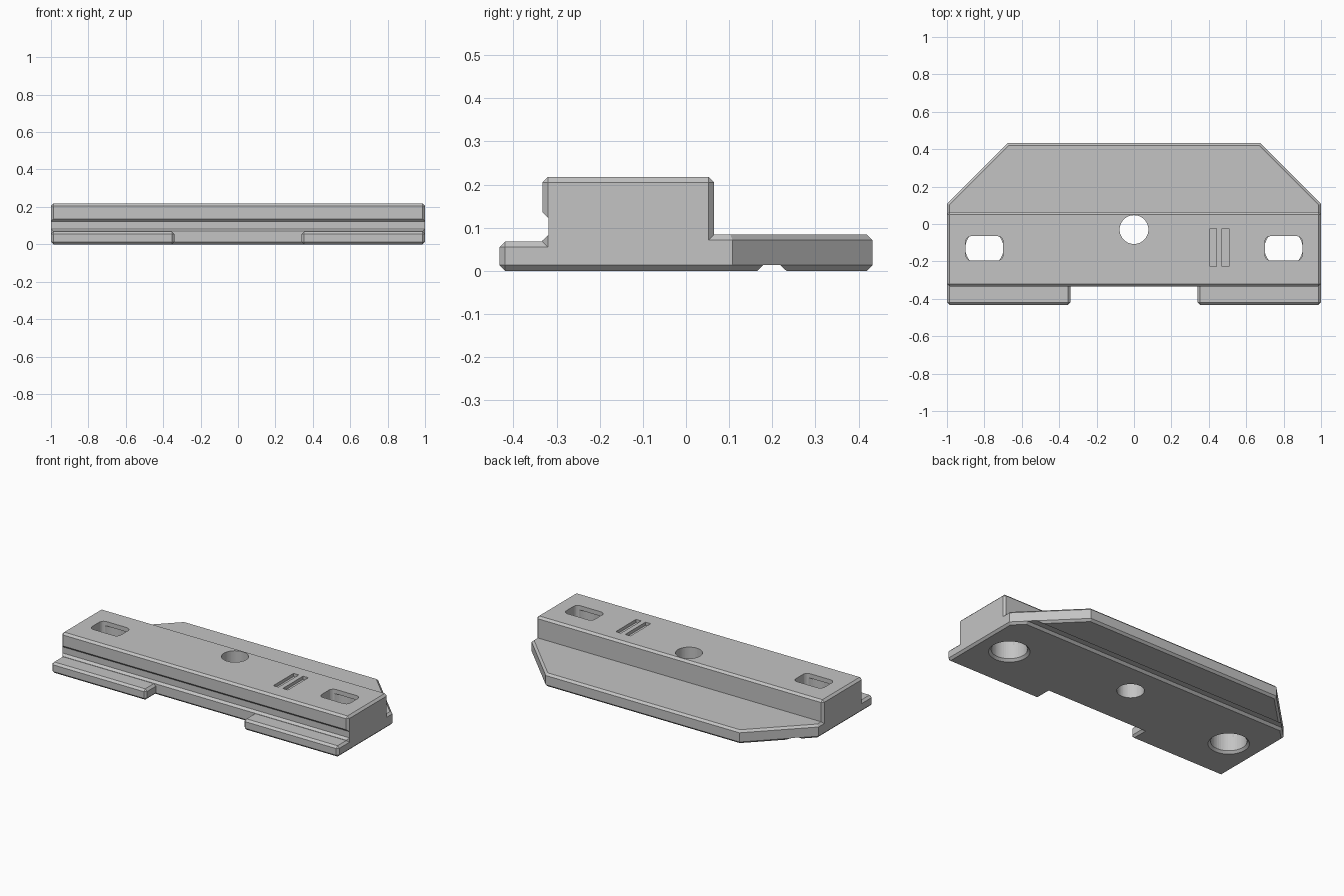
import bpy
import bmesh
from math import cos, sin, pi
from mathutils import Vector

cube = bpy.data.objects.get("Cube")
if cube:
    bpy.data.objects.remove(cube, do_unlink=True)

CHAMFER = 0.013
grey = bpy.data.materials.new("plain grey")
grey.use_nodes = True
colour = (0.55, 0.55, 0.55, 1)
grey.diffuse_color = colour
grey.node_tree.nodes["Principled BSDF"].inputs["Base Color"].default_value = colour


def prism(name, outline, low, high, along="z", chamfer=0, flare=1):
    """Extrude an outline along z, or a (y, z) profile along x."""
    def place(p, h, scale=1):
        return Vector((p[0], p[1], h)) if along == "z" else Vector((h, p[0], p[1]))

    bm = bmesh.new()
    bottom = [bm.verts.new(place(p, low)) for p in outline]
    top = [bm.verts.new(place(p, high)) for p in outline]
    bm.faces.new(bottom[::-1])
    bm.faces.new(top)
    for i in range(len(outline)):
        j = (i + 1) % len(outline)
        bm.faces.new((bottom[i], bottom[j], top[j], top[i]))
    if flare != 1:
        centre = sum((v.co for v in bottom), Vector()) / len(bottom)
        for v in bottom:
            v.co = centre + (v.co - centre) * flare
    bmesh.ops.recalc_face_normals(bm, faces=bm.faces)
    if chamfer:
        sharp = [e for e in bm.edges if e.calc_face_angle() > 1]
        bmesh.ops.bevel(bm, geom=sharp, offset=chamfer, segments=1,
                        affect="EDGES", profile=0.5)
    mesh = bpy.data.meshes.new(name)
    bm.to_mesh(mesh)
    bm.free()
    mesh.materials.append(grey)
    obj = bpy.data.objects.new(name, mesh)
    bpy.context.scene.collection.objects.link(obj)
    return obj


def rect(x0, x1, y0, y1):
    return [(x0, y0), (x1, y0), (x1, y1), (x0, y1)]


def circle(x, y, r, n=48):
    return [(x + r * cos(2 * pi * i / n), y + r * sin(2 * pi * i / n)) for i in range(n)]


def rounded_rect(x, y, w, h, r, n=5):
    points = []
    for corner, (sx, sy) in enumerate([(1, 1), (-1, 1), (-1, -1), (1, -1)]):
        for i in range(n + 1):
            a = (corner + i / n) * pi / 2
            points.append((x + sx * (w / 2 - r) + r * cos(a),
                           y + sy * (h / 2 - r) + r * sin(a)))
    return points


def combine(body, other, operation):
    mod = body.modifiers.new("combine", "BOOLEAN")
    mod.operation = operation
    mod.solver = "EXACT"
    mod.object = other
    bpy.context.view_layer.update()
    graph = bpy.context.evaluated_depsgraph_get()
    result = bpy.data.meshes.new_from_object(body.evaluated_get(graph))
    body.modifiers.clear()
    body.data = result
    bpy.data.objects.remove(other, do_unlink=True)


# Raised bar, rear flange with cut corners, and two front tongues
body = prism("mounting_plate", rect(-1, 1, -0.333, 0.065), 0, 0.218, chamfer=CHAMFER)
flange = [(-1, -0.25), (1, -0.25), (1, 0.108), (0.675, 0.432), (-0.675, 0.432), (-1, 0.108)]
combine(body, prism("flange", flange, 0, 0.084, chamfer=CHAMFER), "UNION")
for x0, x1 in ((-1, -0.34), (0.34, 1)):
    combine(body, prism("tongue", rect(x0, x1, -0.432, -0.15), 0, 0.068, chamfer=CHAMFER), "UNION")

# Long grooves along the front face and the underside
front = [(-0.36, 0.069), (-0.334, 0.069), (-0.319, 0.083),
         (-0.319, 0.122), (-0.334, 0.137), (-0.36, 0.137)]
under = [(0.155, -0.01), (0.18, 0.014), (0.218, 0.014), (0.243, -0.01)]
for profile in (front, under):
    combine(body, prism("groove", profile, -1.1, 1.1, along="x"), "DIFFERENCE")

# Centre hole, and end slots opening into round pockets with flared rims
combine(body, prism("centre_hole", circle(0, -0.03, 0.077), -0.1, 0.3), "DIFFERENCE")
for x in (-0.8, 0.8):
    combine(body, prism("slot", rounded_rect(x, -0.13, 0.2, 0.13, 0.03), 0.1, 0.3), "DIFFERENCE")
    combine(body, prism("pocket", circle(x, -0.13, 0.102), -0.1, 0.19), "DIFFERENCE")
    combine(body, prism("rim", circle(x, -0.13, 0.1), -0.004, 0.016, flare=1.2), "DIFFERENCE")

# Pair of shallow marks on top
for x in (0.423, 0.489):
    combine(body, prism("mark", rect(x - 0.018, x + 0.018, -0.227, -0.025), 0.198, 0.3), "DIFFERENCE")

for polygon in body.data.polygons:
    polygon.use_smooth = False
